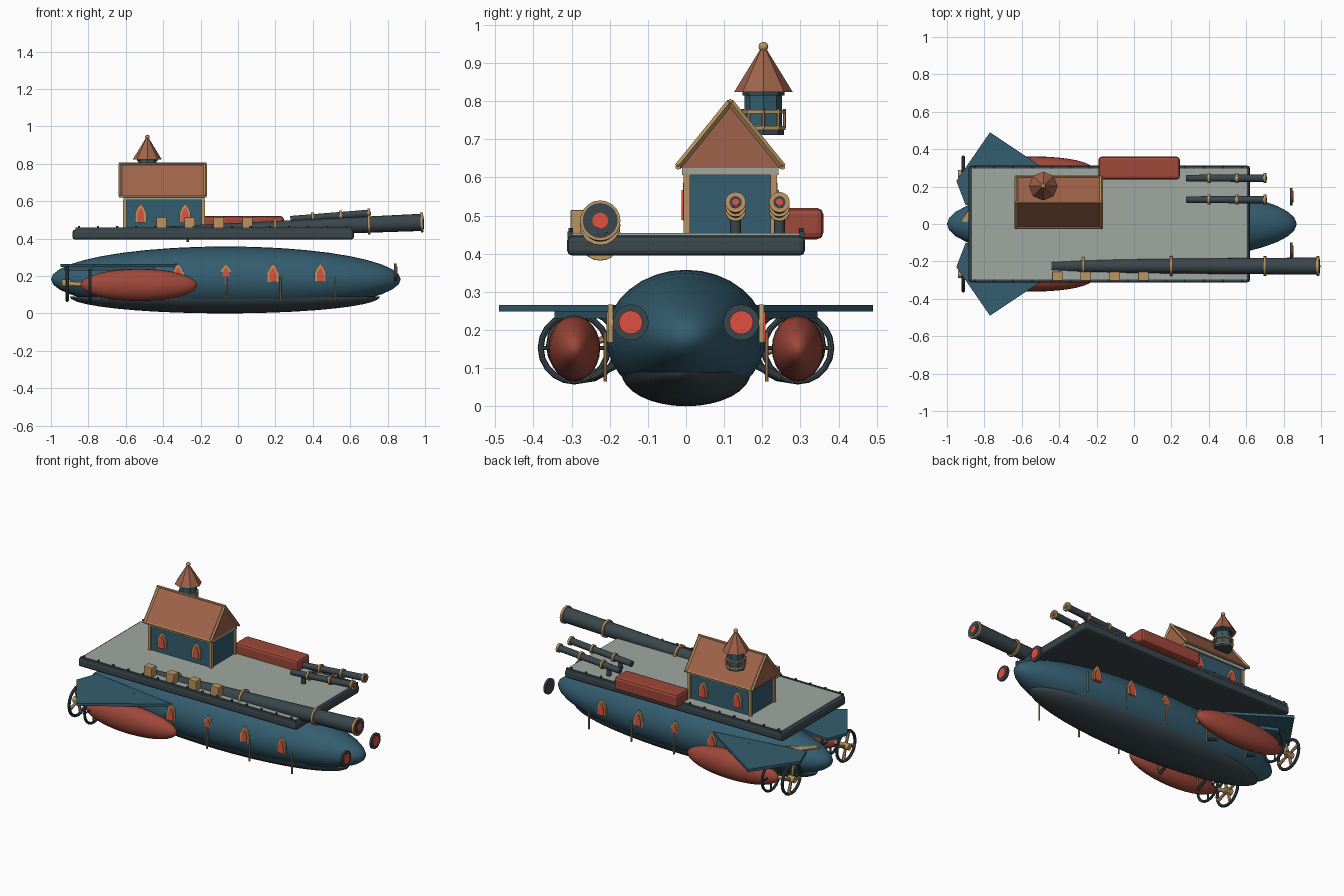
import bpy, bmesh, math
from mathutils import Vector, Matrix

if "Cube" in bpy.data.objects:
    bpy.data.objects.remove(bpy.data.objects["Cube"])

COL = dict(blue=(.034, .11, .16), dark=(.042, .061, .072), red=(.35, .065, .042),
           glow=(.75, .08, .05), gold=(.5, .3, .12), roof=(.35, .127, .07), plate=(.35, .39, .35))
MAT = {}
for k, c in COL.items():
    MAT[k] = bpy.data.materials.new(k)
    MAT[k].diffuse_color = (*c, 1)


def finish(name, bm, mat, smooth=False):
    bmesh.ops.recalc_face_normals(bm, faces=bm.faces)
    me = bpy.data.meshes.new(name)
    bm.to_mesh(me)
    bm.free()
    ob = bpy.data.objects.new(name, me)
    bpy.context.collection.objects.link(ob)
    me.materials.append(MAT[mat])
    if smooth:
        bpy.context.view_layer.objects.active = ob
        ob.select_set(True)
        bpy.ops.object.shade_smooth_by_angle(angle=math.radians(35))
        ob.select_set(False)
    return ob


def box(name, lo, hi, mat, bevel=0):
    bm = bmesh.new()
    lo, hi = Vector(lo), Vector(hi)
    bmesh.ops.create_cube(bm, size=1, matrix=Matrix.Translation((lo + hi) / 2) @ Matrix.Diagonal((*(hi - lo), 1)))
    if bevel:
        bmesh.ops.bevel(bm, geom=bm.edges[:], offset=bevel, segments=2, profile=.5, affect='EDGES')
    return finish(name, bm, mat)


def rod(name, p, q, r1, mat, r2=None, sides=16):
    p, q = Vector(p), Vector(q)
    d = q - p
    bm = bmesh.new()
    M = Matrix.Translation((p + q) / 2) @ d.to_track_quat('Z', 'Y').to_matrix().to_4x4()
    bmesh.ops.create_cone(bm, cap_ends=True, segments=sides, radius1=r1,
                          radius2=r1 if r2 is None else r2, depth=d.length, matrix=M)
    return finish(name, bm, mat, sides > 8)


def ellipsoid(name, c, r, mat, cut=False, u=32, v=20):
    bm = bmesh.new()
    M = Matrix.Translation(c) @ Matrix.Diagonal((*r, 1)) @ Matrix.Rotation(math.pi / 2, 4, 'Y')
    bmesh.ops.create_uvsphere(bm, u_segments=u, v_segments=v, radius=1, matrix=M)
    if cut:
        bmesh.ops.bisect_plane(bm, geom=bm.verts[:] + bm.edges[:] + bm.faces[:], plane_co=c,
                               plane_no=(0, 0, 1), clear_outer=True)
        bmesh.ops.holes_fill(bm, edges=[e for e in bm.edges if e.is_boundary])
    return finish(name, bm, mat, True)


def prism(name, pts, offset, mat):
    bm = bmesh.new()
    f = bm.faces.new([bm.verts.new(p) for p in pts])
    g = bmesh.ops.extrude_face_region(bm, geom=[f])['geom']
    bmesh.ops.translate(bm, vec=offset, verts=[v for v in g if isinstance(v, bmesh.types.BMVert)])
    return finish(name, bm, mat)


def ring(name, c, R, r, mat):
    bpy.ops.mesh.primitive_torus_add(location=c, rotation=(0, math.pi / 2, 0), major_radius=R,
                                     minor_radius=r, major_segments=20, minor_segments=8)
    ob = bpy.context.object
    ob.name = name
    ob.data.materials.append(MAT[mat])
    bpy.ops.object.shade_smooth_by_angle()
    ob.select_set(False)


def window(name, x, y, z, s, w=.03, h=.1):
    # pointed arch frame with a glowing pane, facing s * y
    for part, k, d, mat in (("frame", 1, .012, "gold"), ("pane", .62, .016, "glow")):
        arch = [(-1, 0), (1, 0), (1, .5), (.62, .78), (0, 1), (-.62, .78), (-1, .5)]
        pts = [(x + a * w * k, y, z + b * h * (1 if k == 1 else .78) + (0 if k == 1 else .002)) for a, b in arch]
        prism(f"{name}_{part}", pts, (0, s * d, 0), mat)


def gun(name, p, q, r1, r2, ring_xs, band):
    # tapered barrel, brass bands and glowing bore
    p, q = Vector(p), Vector(q)
    d = (q - p).normalized()
    rod(name + "_barrel", p, q, r1, "dark", r2, 20)
    for x in ring_xs:
        t = (x - p.x) / (q.x - p.x)
        c = p.lerp(q, t)
        rod(name + "_band", c - d * .007, c + d * .007, band, "gold", sides=20)
    rod(name + "_muzzle_face", q, q + d * .003, r2 * .8, "dark", sides=20)
    rod(name + "_bore", q, q + d * .005, r2 * .45, "glow", sides=20)


# hull and keel
ellipsoid("hull", (-.065, 0, .182), (.935, .21, .176), "blue")
ellipsoid("keel", (-.07, 0, .09), (.83, .17, .09), "dark", cut=True)
prism("tail_plate", [(-.93, .01, .255), (-.86, .11, .255), (-.73, .1, .255), (-.73, .01, .255)], (0, 0, .008), "gold")

# deck
box("deck_slab", (-.885, -.312, .395), (.62, .312, .448), "dark", .014)
box("deck_plate", (-.865, -.297, .44), (.605, .297, .455), "plate")

for s in (1, -1):
    box("deck_rim", (-.87, s * .304 - .007, .44), (.61, s * .304 + .007, .458), "dark")
    for i in range(15):
        x = -.85 + i * .102
        rod("deck_rivet", (x, s * .302, .45), (x, s * .302, .468), .006, "dark", sides=8)
    # hull windows and side rods
    for x in (-.575, -.32, -.065, .187, .44):
        window("hull_window", x, s * .192, .167, s)
    for x in (-.645, -.355, -.065, .227, .52):
        rod("hull_rod", (x, s * .212, .065), (x, s * .212, .195), .005, "gold", sides=8)
    # nose lamps
    rod("lamp_rim", (.835, s * .145, .22), (.848, s * .145, .22), .047, "dark", sides=20)
    rod("lamp_glass", (.84, s * .145, .22), (.853, s * .145, .22), .031, "glow", sides=20)
    # side pods with struts
    ellipsoid("side_pod", (-.53, s * .293, .152), (.312, .068, .086), "red", u=24, v=16)
    for x in (-.68, -.4):
        rod("pod_strut", (x, s * .18, .11), (x, s * .25, .075), .01, "dark", sides=10)
    # fins
    prism("fin", [(-.32, s * .19, .248), (-.77, s * .49, .248), (-.95, s * .23, .248), (-.9, s * .1, .248)],
          (0, 0, .017), "blue")
    prism("fin_root", [(-.45, s * .19, .23), (-.78, s * .345, .23), (-.93, s * .2, .23)], (0, 0, .018), "blue")
    # propellers
    ring("pod_ring", (-.79, s * .293, .153), .088, .008, "dark")
    for a in range(4):
        v = Vector((0, math.cos(a * math.pi / 2), math.sin(a * math.pi / 2)))
        c = Vector((-.79, s * .293, .153))
        rod("pod_ring_spoke", c, c + v * .088, .005, "dark", sides=6)
    c = Vector((-.913, s * .268, .16))
    ring("propeller_ring", c, .09, .009, "dark")
    rod("propeller_shaft", (-.93, c.y, c.z), (-.8, c.y + s * .02, .153), .012, "gold", sides=12)
    rod("propeller_hub", (-.94, c.y, c.z), (-.895, c.y, c.z), .02, "gold", sides=12)
    for a in range(4):
        v = Vector((0, math.cos(a * math.pi / 2 + .3), math.sin(a * math.pi / 2 + .3)))
        rod("propeller_blade", c, c + v * .088, .007, "gold", .011, 6)

# guns
gun("main_gun", (-.44, -.225, .428), (.99, -.225, .487), .034, .046, (-.27, .2, .7, .983), .053)
for y in (.13, .245):
    gun("twin_gun", (.28, y, .503), (.705, y, .535), .018, .02, (.4, .55, .7), .027)
    rod("twin_gun_mount", (.36, y, .45), (.36, y, .51), .014, "dark", sides=12)
for x in (-.41, -.258, -.103, .05):
    box("ammo_crate", (x - .028, -.303, .443), (x + .028, -.255, .515), "gold", .004)
box("cargo_tank", (-.19, .238, .438), (.245, .36, .52), "red", .016)

# house
box("house_walls", (-.605, .002, .45), (-.185, .23, .62), "blue")
box("house_eave_band", (-.612, -.01, .607), (-.178, .242, .628), "plate")
for x in (-.605, -.185):
    for y in (.002, .23):
        box("house_post", (x - .009, y - .009, .455), (x + .009, y + .009, .61), "gold")
for x in (-.52, -.283):
    window("house_window", x, .004, .487, -1)
    window("house_window", x, .228, .487, 1)
prism("house_roof", [(-.63, -.02, .625), (-.63, .252, .625), (-.63, .116, .797)], (.455, 0, 0), "roof")
for x in (-.63, -.175):
    for y in (-.022, .254):
        rod("roof_rake", (x, y, .628), (x, .116, .798), .009, "gold", sides=4)
for y, z in ((-.021, .627), (.253, .627), (.116, .799)):
    rod("roof_trim", (-.637, y, z), (-.168, y, z), .007, "gold", sides=6)

# turret
tx, ty = -.485, .203


def tier(name, z1, z2, r1, mat, r2=None):
    rod(name, (tx, ty, z1), (tx, ty, z2), r1, mat, r2, 8)


tier("turret_body", .72, .825, .049, "blue")
tier("turret_base", .712, .724, .054, "dark")
tier("turret_balcony", .725, .735, .058, "gold")
tier("turret_rail", .768, .777, .059, "gold")
for a in range(8):
    x, y = tx + .055 * math.cos(a * math.pi / 4), ty + .055 * math.sin(a * math.pi / 4)
    rod("turret_rail_post", (x, y, .73), (x, y, .78), .004, "gold", sides=6)
tier("turret_collar", .815, .826, .055, "dark")
tier("turret_roof", .824, .94, .077, "roof", .006)
ellipsoid("turret_finial", (tx, ty, .943), (.013, .013, .013), "gold", u=10, v=8)

for m in bpy.data.materials:
    if m.users and not m.is_grease_pencil:
        m.use_nodes = True
        m.node_tree.nodes["Principled BSDF"].inputs["Base Color"].default_value = m.diffuse_color
